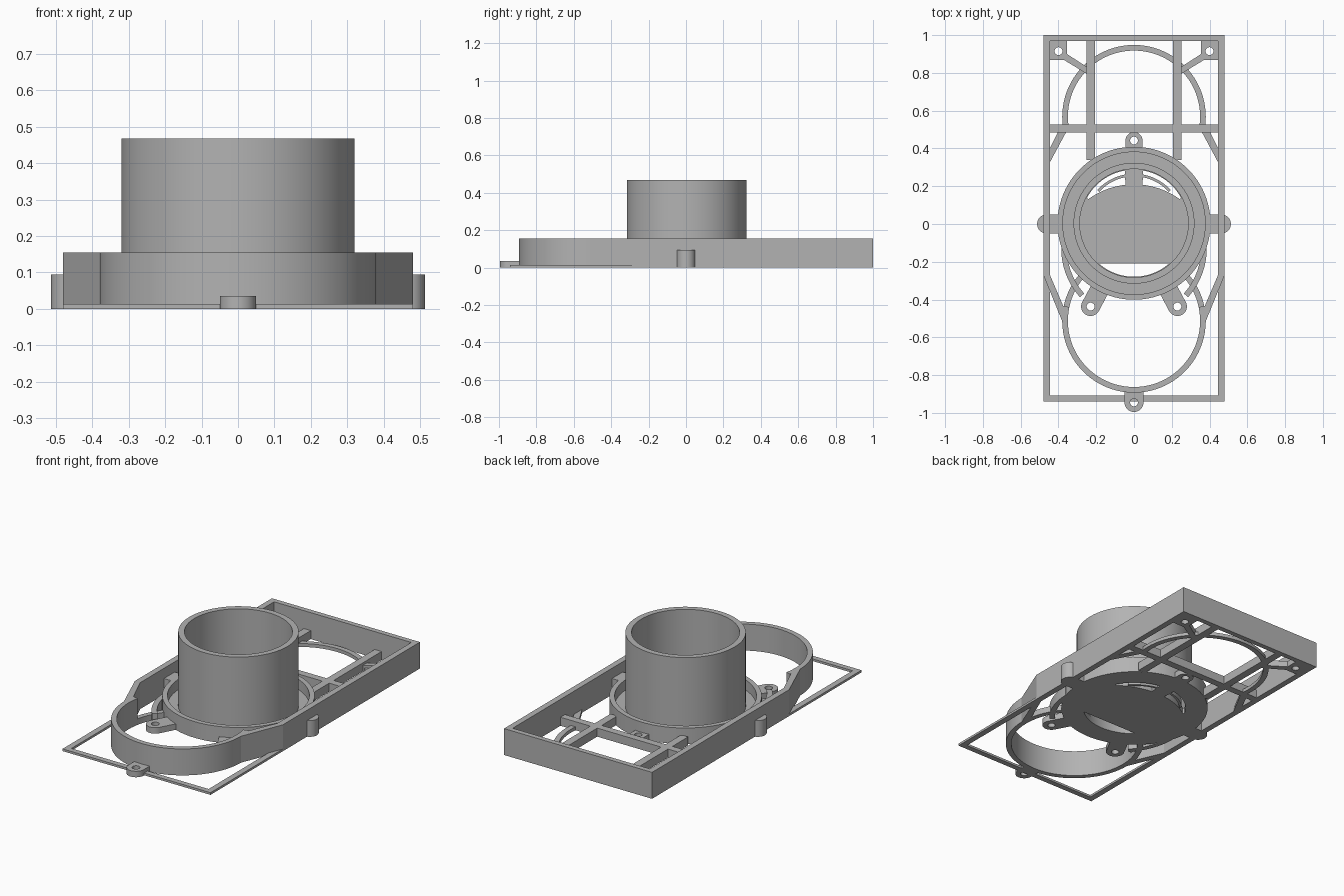
import bpy, math
from math import sin, cos, radians, pi

if "Cube" in bpy.data.objects:
    bpy.data.objects.remove(bpy.data.objects["Cube"])

grey = bpy.data.materials.new("plain grey")
grey.diffuse_color = (0.45, 0.45, 0.45, 1)
grey.use_nodes = True
grey.node_tree.nodes["Principled BSDF"].inputs["Base Color"].default_value = grey.diffuse_color


def arc(cx, cy, r, a0, a1, n=32):
    return [(cx + r * cos(radians(a0 + (a1 - a0) * i / n)),
             cy + r * sin(radians(a0 + (a1 - a0) * i / n))) for i in range(n + 1)]


def circle(cx, cy, r, n=64):
    return arc(cx, cy, r, 0, 360, n)[:-1]


def rect(x0, x1, y0, y1):
    return [(x0, y0), (x1, y0), (x1, y1), (x0, y1)]


def band(cx, cy, ro, ri, a0, a1, n=48):
    return arc(cx, cy, ro, a0, a1, n) + arc(cx, cy, ri, a1, a0, n)


def plate(name, loops, z0, z1):
    """Extrude an outline (first loop) with holes (other loops) from z0 to z1."""
    cu = bpy.data.curves.new(name, 'CURVE')
    cu.dimensions, cu.fill_mode = '2D', 'BOTH'
    cu.extrude = (z1 - z0) / 2
    for pts in loops:
        sp = cu.splines.new('POLY')
        sp.points.add(len(pts) - 1)
        for p, (x, y) in zip(sp.points, pts):
            p.co = (x, y, 0, 1)
        sp.use_cyclic_u = True
    ob = bpy.data.objects.new(name, cu)
    bpy.context.collection.objects.link(ob)
    ob.location.z = (z0 + z1) / 2
    bpy.ops.object.select_all(action='DESELECT')
    ob.select_set(True)
    bpy.context.view_layer.objects.active = ob
    bpy.ops.object.convert(target='MESH')
    ob = bpy.context.object
    bpy.ops.object.mode_set(mode='EDIT')
    bpy.ops.mesh.select_all(action='SELECT')
    bpy.ops.mesh.remove_doubles(threshold=0.0001)
    bpy.ops.mesh.normals_make_consistent(inside=False)
    bpy.ops.object.mode_set(mode='OBJECT')
    bpy.ops.object.shade_smooth_by_angle(angle=radians(30))
    ob.data.materials.clear()
    ob.data.materials.append(grey)
    return ob


def pair(name, loops, z0, z1):
    """Part on the right plus its mirror on the left."""
    plate(name + "_right", loops, z0, z1)
    plate(name + "_left", [[(-x, y) for x, y in l] for l in loops], z0, z1)


def lug(name, x, y, ang, r, reach, z1):
    """Round-ended screw tab; the tongue runs in direction ang."""
    a = radians(ang)
    end = arc(x, y, r, ang + 90, ang + 270, 24)
    tail = [(px + reach * cos(a), py + reach * sin(a)) for px, py in (end[-1], end[0])]
    plate(name, [end + tail, circle(x, y, 0.021, 24)], 0, z1)


CY = 0.004
LOW = 0.035
TOP = 0.155

# Thin base outline and tall rear walls
plate("base_frame", [rect(-.48, .48, -.94, 1), rect(-.445, .445, -.908, .97)], 0, .013)
plate("tall_wall", [[(-.48, -.27), (-.445, -.27), (-.445, .97), (.445, .97),
                     (.445, -.27), (.48, -.27), (.48, 1), (-.48, 1)]], 0, TOP)
pair("slanted_wall", [[(.48, -.27), (.378, -.52), (.352, -.48), (.372, -.44), (.445, -.27)]], 0, TOP)

# Front hoop: tall outside, low where it runs to the centre
plate("front_hoop", [band(0, -.513, .38, .35, 168, 372)], 0, TOP)
pair("front_hoop_low", [band(0, -.513, .38, .35, 10, 50)], 0, LOW)
lug("front_lug", 0, -.945, 90, .05, .06, LOW)

# Rear hoop and its slanted ties
plate("rear_hoop", [band(0, .568, .38, .35, -8, 188)], 0, .02)
pair("rear_tie", [[(.352, .50), (.385, .52), (.446, .40), (.446, .325)]], 0, .02)

# Rear grid bars
pair("long_bar", [rect(.207, .252, .34, .975)], 0, .05)
plate("cross_bar", [rect(-.446, .446, .485, .527)], 0, .05)
pair("corner_boss", [rect(.355, .446, .868, .972), circle(.40, .915, .021, 24)], 0, LOW)
pair("corner_brace", [[(.25, .795), (.37, .868), (.355, .90), (.25, .832)]], 0, LOW)

# Central floor with curved openings
front_slot = arc(0, CY, .283, 228.5, 311.5)
half = arc(0, -.20, .41, 86, 54) + arc(0, CY, .283, 28, 80)
rear_r = [(max(x, .045), y) for x, y in half]
rear_l = [(-x, y) for x, y in rear_r]
plate("centre_floor", [circle(0, CY, .405, 96), front_slot, rear_r, rear_l], 0, LOW)
pair("rear_slot_rib", [band(0, CY, .262, .248, 42, 80, 20)], 0, LOW)

# Central rim and tube
plate("centre_rim", [circle(0, CY, .405, 96), circle(0, CY, .377, 96)], 0, .095)
plate("tube", [circle(0, CY, .32, 96), circle(0, CY, .287, 96)], .02, .468)

# Curved guards beside the rim
pair("curved_guard", [band(0, -.13, .385, .355, -42, 0, 20)], 0, .06)

# Screw lugs around the rim
lug("rear_centre_lug", 0, .442, 270, .045, .07, LOW)
lug("front_right_lug", .23, -.437, 118, .05, .12, LOW)
lug("front_left_lug", -.23, -.437, 62, .05, .12, LOW)

# Rounded side knobs joining rim to wall
pair("side_knob", [arc(.463, 0, .05, -90, 90, 24) + [(.395, .05), (.395, -.05)]], 0, .095)
